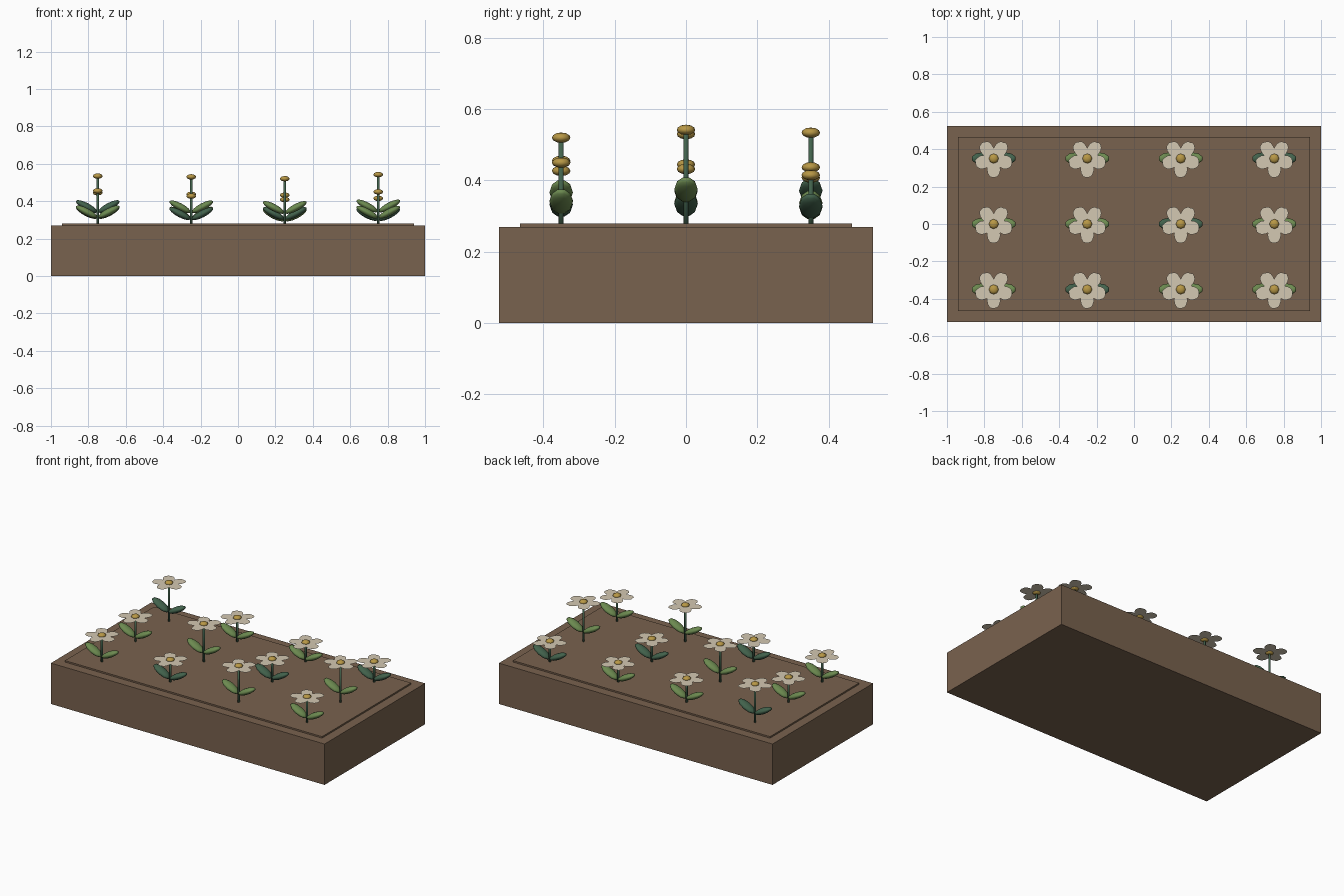
import bpy, bmesh, math, random
from mathutils import Matrix, Vector

cube = bpy.data.objects.get("Cube")
if cube:
    bpy.data.objects.remove(cube, do_unlink=True)


def material(name, rgb):
    # sRGB 0-255 to linear
    lin = [((c / 255 + 0.055) / 1.055) ** 2.4 for c in rgb]
    m = bpy.data.materials.new(name)
    m.use_nodes = True
    m.diffuse_color = (*lin, 1)
    bsdf = m.node_tree.nodes["Principled BSDF"]
    bsdf.inputs["Base Color"].default_value = (*lin, 1)
    bsdf.inputs["Roughness"].default_value = 0.9
    return m


earth = material("earth brown", (121, 98, 78))
dark_green = material("dark green", (66, 98, 76))
light_green = material("light green", (108, 138, 80))
cream = material("petal cream", (212, 200, 178))
gold = material("pollen gold", (184, 152, 70))


def finish(name, bm, mat, smooth=False):
    mesh = bpy.data.meshes.new(name)
    bm.to_mesh(mesh)
    bm.free()
    mesh.materials.append(mat)
    for p in mesh.polygons:
        p.use_smooth = smooth
    obj = bpy.data.objects.new(name, mesh)
    bpy.context.collection.objects.link(obj)
    return obj


def box(name, sx, sy, z0, z1, mat):
    bm = bmesh.new()
    bmesh.ops.create_cube(bm, size=1, matrix=Matrix.LocRotScale(
        Vector((0, 0, (z0 + z1) / 2)), None, Vector((sx, sy, z1 - z0))))
    return finish(name, bm, mat)


def add_ellipsoid(bm, centre, radii, tilt=0, segments=10, rings=8):
    mat = (Matrix.Translation(centre) @ Matrix.Rotation(tilt, 4, 'Y')
           @ Matrix.Diagonal((*radii, 1)))
    bmesh.ops.create_uvsphere(bm, u_segments=segments, v_segments=rings,
                              radius=1, matrix=mat)


SOIL = 0.28


def stem(x, y, top):
    bm = bmesh.new()
    bmesh.ops.create_cone(bm, cap_ends=True, segments=8, radius1=0.007, radius2=0.007,
                          depth=top - SOIL + 0.01,
                          matrix=Matrix.Translation((x, y, (top + SOIL - 0.01) / 2)))
    finish("stem", bm, dark_green, True)
    bpy.context.view_layer.objects.active


def leaves(x, y, top, mat):
    # A mirrored pair of tilted leaves
    bm = bmesh.new()
    z = SOIL + 0.36 * (top - SOIL)
    for side in (-1, 1):
        add_ellipsoid(bm, (x + side * 0.06, y, z), (0.067, 0.033, 0.019),
                      -side * math.radians(28))
    finish("leaves", bm, mat, True)


def petals(x, y, z, points=60):
    # Flat five-lobed rosette with a slightly ragged edge
    rng = random.Random(4)
    bm = bmesh.new()
    hub = bm.verts.new((x, y, z))
    rim = []
    for i in range(points):
        a = math.tau * i / points - math.pi / 2
        lobe = abs(math.cos(2.5 * (a + math.pi / 2))) ** 0.8
        r = 0.056 + 0.048 * lobe + rng.uniform(-0.003, 0.003)
        rim.append(bm.verts.new((x + r * math.cos(a), y + r * math.sin(a), z)))
    for i in range(points):
        bm.faces.new((hub, rim[i], rim[(i + 1) % points]))
    finish("petals", bm, cream)


def flower_centre(x, y, z):
    bm = bmesh.new()
    add_ellipsoid(bm, (x, y, z), (0.026, 0.026, 0.0145), segments=8, rings=6)
    finish("flower_centre", bm, gold, True)


# Planter block and raised soil bed
box("planter_block", 2.0, 1.05, 0, 0.27, earth)
box("soil_bed", 1.88, 0.93, 0.26, SOIL, earth)

# Flower rows, front to back: head heights and which columns have dark leaves
rows = [
    (-0.35, (0.455, 0.427, 0.52, 0.45), (1,)),
    (0.0, (0.445, 0.53, 0.432, 0.542), (2,)),
    (0.35, (0.534, 0.437, 0.408, 0.415), (0, 3)),
]
for y, heads, dark in rows:
    for col, head in enumerate(heads):
        x = -0.75 + 0.5 * col
        stem(x, y, head)
        leaves(x, y, head, dark_green if col in dark else light_green)
        petals(x, y, head - 0.003)
        flower_centre(x, y, head)
